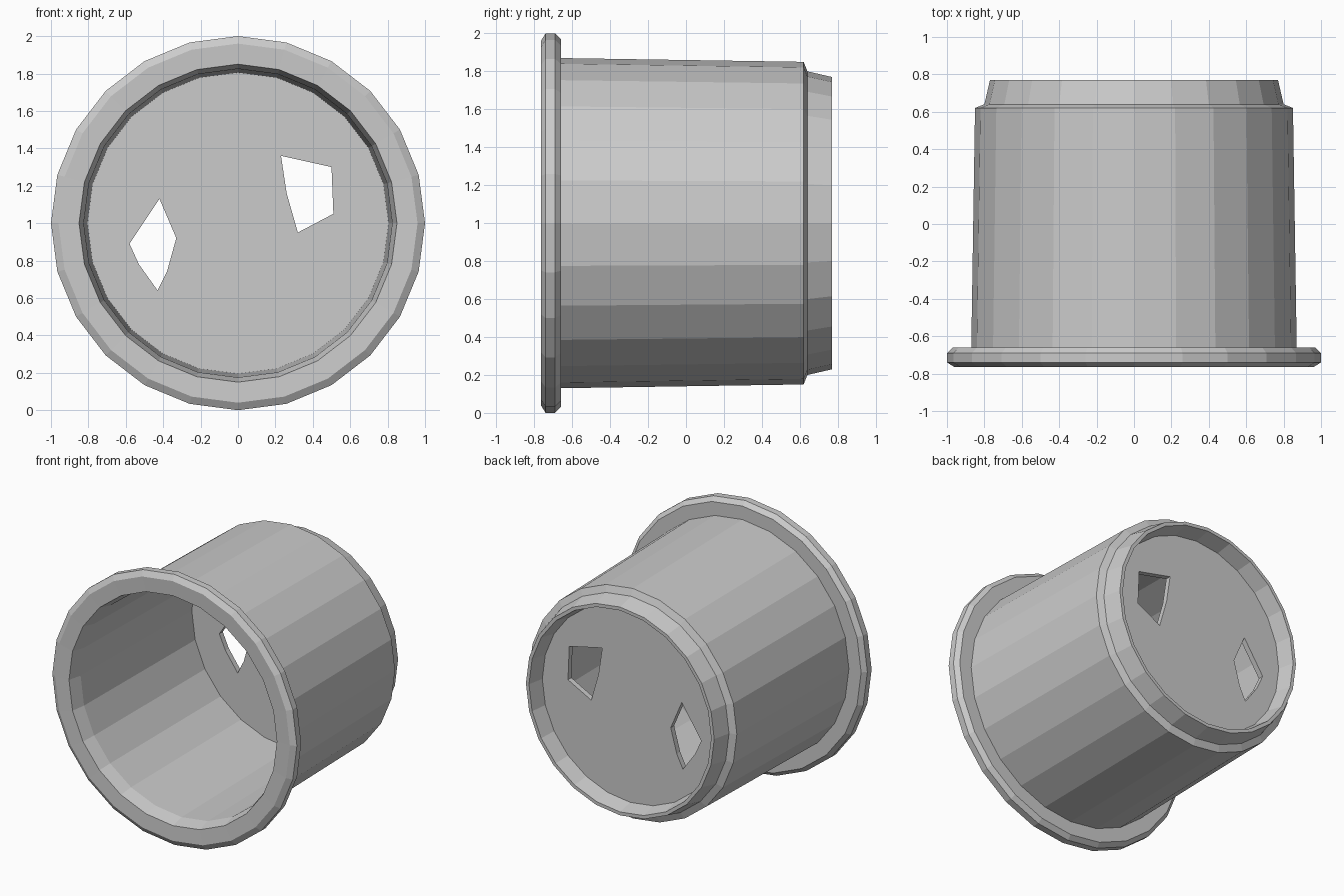
import bpy, bmesh, math

if "Cube" in bpy.data.objects:
    bpy.data.objects.remove(bpy.data.objects["Cube"])

SIDES = 24


def make_object(name, bm):
    bmesh.ops.recalc_face_normals(bm, faces=bm.faces[:])
    mesh = bpy.data.meshes.new(name)
    bm.to_mesh(mesh)
    bm.free()
    obj = bpy.data.objects.new(name, mesh)
    bpy.context.collection.objects.link(obj)
    return obj


def lathe(name, profile):
    """Spin (radius, y) points around the horizontal axis at z = 1."""
    bm = bmesh.new()
    rings = []
    for r, y in profile:
        rings.append([bm.verts.new((r * math.cos(a), y, 1 + r * math.sin(a)))
                      for a in (2 * math.pi * i / SIDES for i in range(SIDES))])
    for a, b in zip(rings, rings[1:]):
        for i in range(SIDES):
            j = (i + 1) % SIDES
            bm.faces.new((a[i], a[j], b[j], b[i]))
    bm.faces.new(rings[0])
    bm.faces.new(rings[-1])
    return make_object(name, bm)


def prism(name, outline, y0, y1):
    """Extrude an (x, z) outline along y."""
    bm = bmesh.new()
    face = bm.faces.new([bm.verts.new((x, y0, z)) for x, z in outline])
    ext = bmesh.ops.extrude_face_region(bm, geom=[face])
    verts = [v for v in ext["geom"] if isinstance(v, bmesh.types.BMVert)]
    bmesh.ops.translate(bm, verts=verts, vec=(0, y1 - y0, 0))
    return make_object(name, bm)


# Hollow cup: inner floor, inner wall, flange, outer wall, stepped back rim, recessed back
cup = lathe("flanged_cup", [
    (0.805, 0.61), (0.825, -0.66), (0.85, -0.76),
    (0.96, -0.765), (1.00, -0.74), (1.00, -0.69), (0.97, -0.66), (0.87, -0.66),
    (0.85, 0.62), (0.80, 0.64), (0.77, 0.77),
    (0.745, 0.77), (0.72, 0.65),
])

# Two uneven holes through the back wall
holes = {
    "left_hole_cutter": [(-0.42, 1.13), (-0.33, 0.92), (-0.38, 0.74),
                         (-0.43, 0.64), (-0.53, 0.78), (-0.58, 0.89)],
    "right_hole_cutter": [(0.23, 1.36), (0.50, 1.30), (0.51, 1.05),
                          (0.32, 0.95), (0.26, 1.16)],
}
for name, outline in holes.items():
    cutter = prism(name, outline, 0.5, 0.9)
    cutter.hide_render = True
    cutter.hide_set(True)
    mod = cup.modifiers.new(name, 'BOOLEAN')
    mod.operation = 'DIFFERENCE'
    mod.solver = 'EXACT'
    mod.object = cutter
